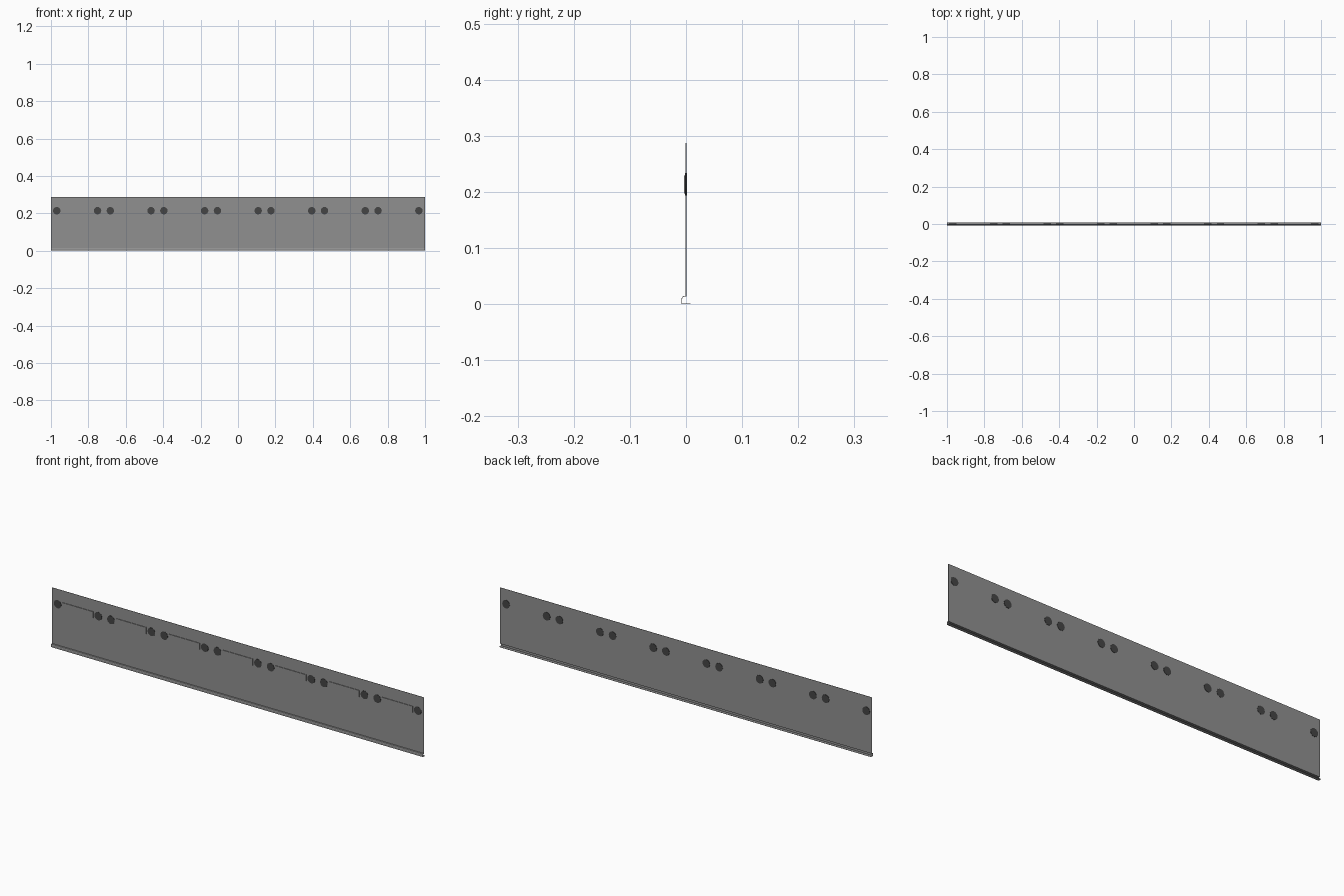
import bpy, bmesh, math
from mathutils import Matrix

if "Cube" in bpy.data.objects:
    bpy.data.objects.remove(bpy.data.objects["Cube"])


def mat(name, c):
    m = bpy.data.materials.new(name)
    m.diffuse_color = (c, c, c, 1)
    m.use_nodes = True
    m.node_tree.nodes["Principled BSDF"].inputs["Base Color"].default_value = m.diffuse_color
    return m


GREY = mat("steel grey", 0.28)
DARK = mat("dark rivet grey", 0.06)


def finish(bm, name, m):
    bmesh.ops.recalc_face_normals(bm, faces=bm.faces)
    me = bpy.data.meshes.new(name)
    bm.to_mesh(me)
    bm.free()
    me.materials.append(m)
    ob = bpy.data.objects.new(name, me)
    bpy.context.collection.objects.link(ob)
    return ob


# folded sheet: foot, front lip, bend and tall face, extruded along x
T = 0.0012
outer = [(0.008, 0.0), (-0.008, 0.0), (-0.008, 0.010), (-0.0065, 0.0135),
         (-0.004, 0.015), (-0.0006, 0.015), (-0.0006, 0.287)]
inner = [(0.0006, 0.287), (0.0006, 0.015 - T), (-0.0038, 0.015 - T),
         (-0.0057, 0.0127), (-0.008 + T, 0.0098), (-0.008 + T, T), (0.008, T)]
bm = bmesh.new()
face = bm.faces.new([bm.verts.new((-1, y, z)) for y, z in outer + inner])
ext = bmesh.ops.extrude_face_region(bm, geom=[face])
for v in ext["geom"]:
    if isinstance(v, bmesh.types.BMVert):
        v.co.x = 1
finish(bm, "folded_panel", GREY)

# seven strap plates, each with a round rivet at either end
for i in range(7):
    cx = -0.86 + i * 0.2863
    bm = bmesh.new()
    bmesh.ops.create_cube(bm, size=1, matrix=Matrix.Translation((cx, -0.0018, 0.213))
                          @ Matrix.Diagonal((0.165, 0.0028, 0.032, 1)))
    finish(bm, f"strap_plate_{i + 1}", GREY)
    for s in (-1, 1):
        bm = bmesh.new()
        bmesh.ops.create_cone(bm, cap_ends=True, segments=16, radius1=0.02, radius2=0.02,
                              depth=0.004, matrix=Matrix.Translation((cx + s * 0.109, 0, 0.214))
                              @ Matrix.Rotation(math.pi / 2, 4, 'X'))
        finish(bm, f"rivet_{i + 1}_{'left' if s < 0 else 'right'}", DARK)
